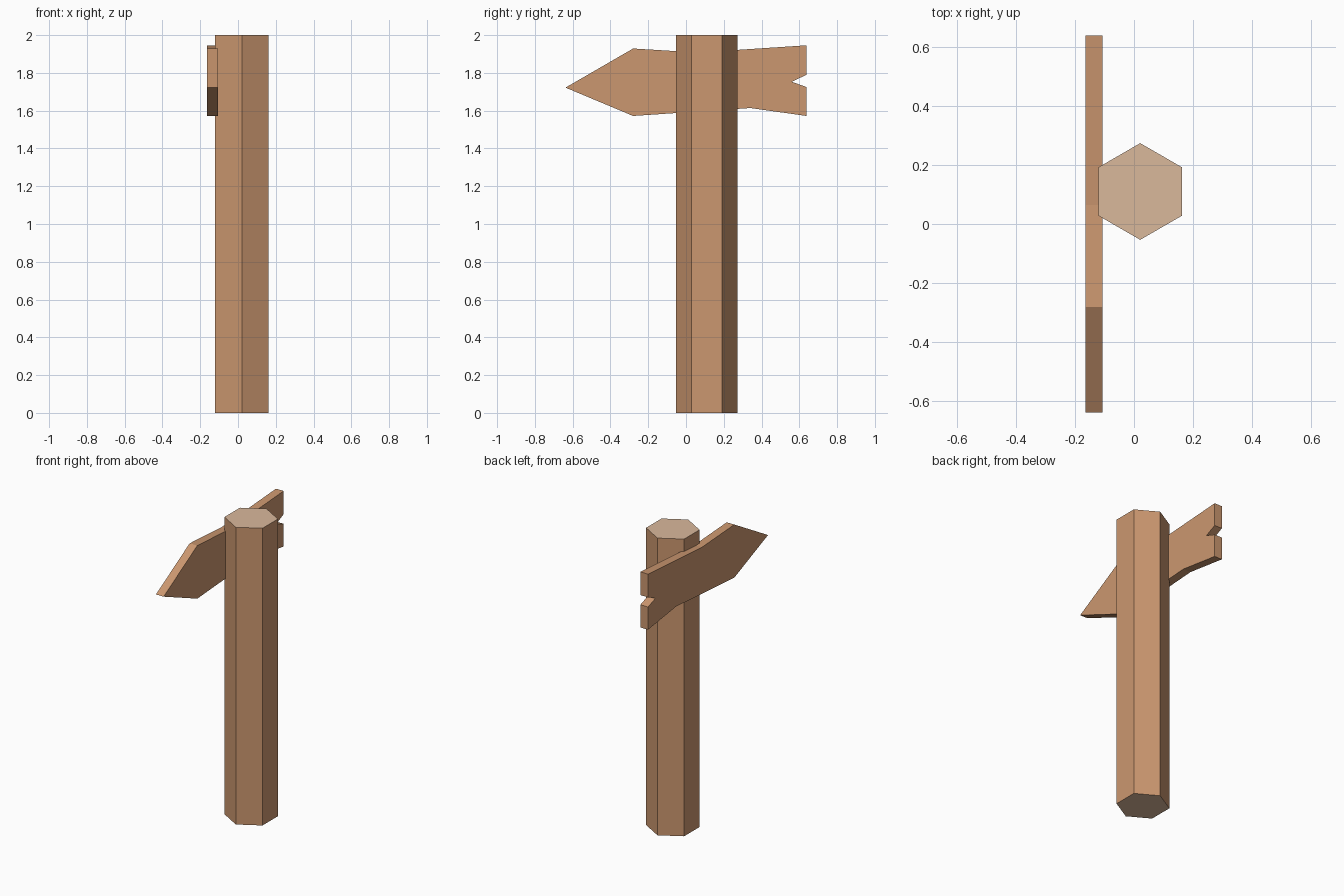
import bpy, bmesh
from math import sin, cos, pi

if "Cube" in bpy.data.objects:
    bpy.data.objects.remove(bpy.data.objects["Cube"])


def material(name, color):
    m = bpy.data.materials.new(name)
    m.diffuse_color = (*color, 1)
    m.use_nodes = True
    m.node_tree.nodes["Principled BSDF"].inputs["Base Color"].default_value = m.diffuse_color
    return m


def prism(name, base, offset, mats):
    """Extrude a planar outline by an offset vector."""
    bm = bmesh.new()
    face = bm.faces.new([bm.verts.new(p) for p in base])
    out = bmesh.ops.extrude_face_region(bm, geom=[face], use_keep_orig=True)
    verts = [v for v in out["geom"] if isinstance(v, bmesh.types.BMVert)]
    bmesh.ops.translate(bm, vec=offset, verts=verts)
    bmesh.ops.recalc_face_normals(bm, faces=bm.faces)
    # Horizontal caps take the last material
    if len(mats) > 1:
        for f in bm.faces:
            f.material_index = 1 if abs(f.normal.z) > 0.9 else 0
    mesh = bpy.data.meshes.new(name)
    bm.to_mesh(mesh)
    bm.free()
    for m in mats:
        mesh.materials.append(m)
    obj = bpy.data.objects.new(name, mesh)
    bpy.context.collection.objects.link(obj)
    return obj


wood = material("wood", (0.60, 0.31, 0.16))
cut_wood = material("cut_wood", (0.70, 0.48, 0.33))

# Hexagonal post with pale cut ends
cx, cy, r = 0.021, 0.110, 0.1635
hexagon = [(cx + r * sin(i * pi / 3), cy + r * cos(i * pi / 3), 0) for i in range(6)]
prism("post", hexagon, (0, 0, 2), [wood, cut_wood])

# Arrow board with a notched tail, outline in (y, z)
outline = [(-0.638, 1.722), (-0.28, 1.572), (0.34, 1.614), (0.638, 1.572),
           (0.638, 1.725), (0.56, 1.753), (0.638, 1.79), (0.638, 1.946),
           (0.065, 1.908), (-0.28, 1.929)]
prism("arrow_board", [(-0.164, y, z) for y, z in outline], (0.057, 0, 0), [wood])
